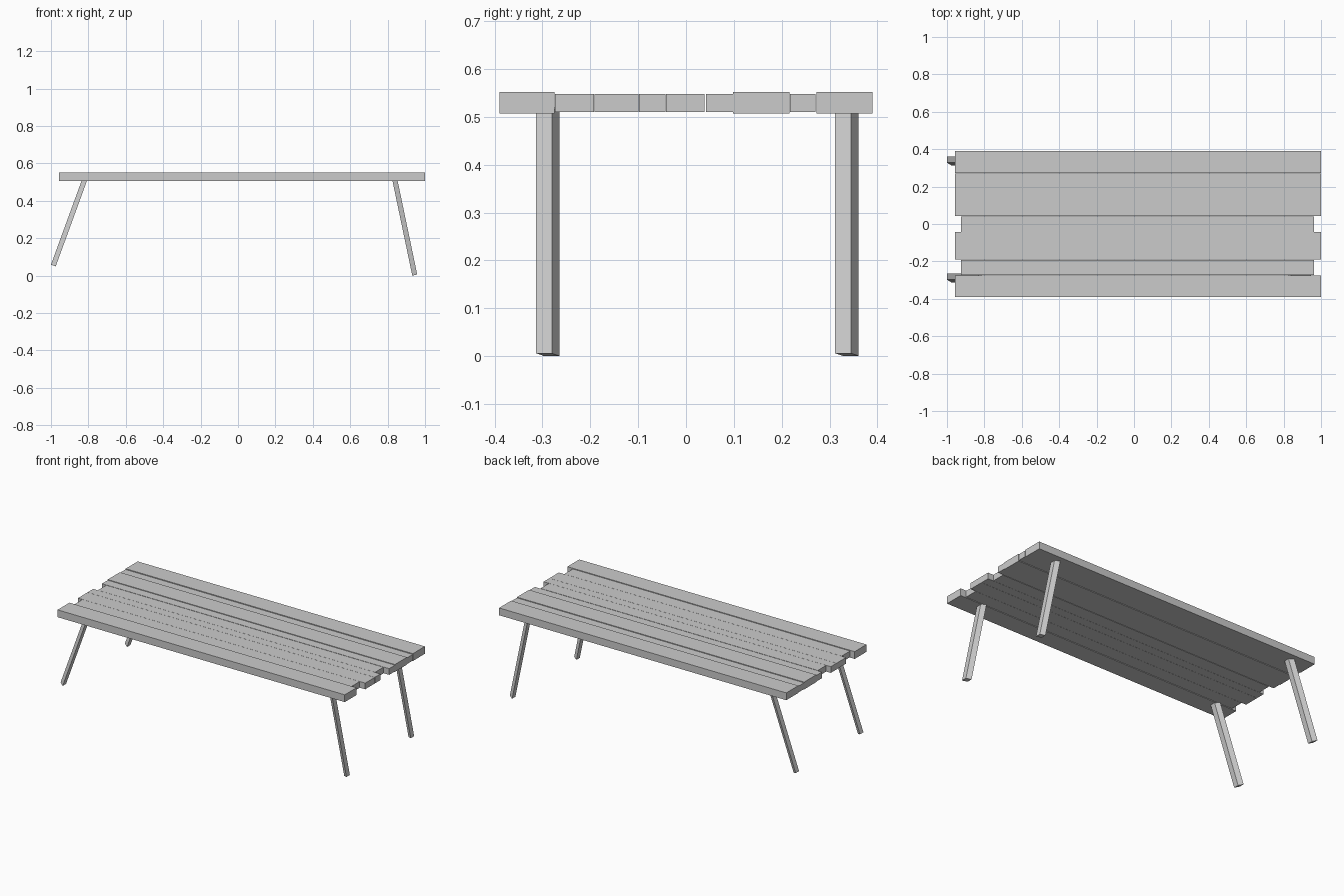
import bpy, bmesh
from mathutils import Vector

if "Cube" in bpy.data.objects:
    bpy.data.objects.remove(bpy.data.objects["Cube"])

def make_object(name, bm):
    bmesh.ops.recalc_face_normals(bm, faces=bm.faces)
    mesh = bpy.data.meshes.new(name)
    bm.to_mesh(mesh)
    bm.free()
    obj = bpy.data.objects.new(name, mesh)
    bpy.context.collection.objects.link(obj)

def plank(name, x, y, z):
    bm = bmesh.new()
    bmesh.ops.create_cube(bm, size=1)
    lo, hi = Vector((x[0], y[0], z[0])), Vector((x[1], y[1], z[1]))
    for v in bm.verts:
        v.co = (lo + hi) / 2 + v.co * (hi - lo)
    make_object(name, bm)

def leg(name, y, foot, top):
    # skewed four-sided bar with ends cut square to its axis
    a, b = Vector((foot[0], y, foot[1])), Vector((top[0], y, top[1]))
    axis = (b - a).normalized()
    across = Vector((axis.z, 0, -axis.x))
    side = Vector((0, 1, 0))
    section = [(-T, SKEW - W), (T, -SKEW - W), (T, -SKEW + W), (-T, SKEW + W)]
    bm = bmesh.new()
    rings = [[bm.verts.new(p + across * u + side * v) for u, v in section] for p in (a, b)]
    for ring in rings:
        bm.faces.new(ring)
    for i in range(4):
        j = (i + 1) % 4
        bm.faces.new((rings[0][i], rings[0][j], rings[1][j], rings[1][i]))
    make_object(name, bm)

# Table top: planks of two lengths and two thicknesses
LONG, SHORT = (-0.956, 1.0), (-0.925, 0.963)
THICK, THIN = (0.507, 0.552), (0.510, 0.548)
planks = [
    (-0.390, -0.275, LONG, THICK), (-0.274, -0.192, SHORT, THIN),
    (-0.191, -0.099, LONG, THIN), (-0.098, -0.043, LONG, THIN),
    (-0.042, 0.039, SHORT, THIN), (0.042, 0.098, LONG, THIN),
    (0.098, 0.216, LONG, THICK), (0.217, 0.271, LONG, THIN),
    (0.273, 0.390, LONG, THICK),
]
for i, (y0, y1, x, z) in enumerate(planks):
    plank(f"top_plank_{i + 1}", x, (y0, y1), z)

# Splayed legs: half thickness, half width, skew
T, W, SKEW = 0.0135, 0.0165, 0.008
for row, y in (("front", -0.289), ("back", 0.3365)):
    leg(f"{row}_left_leg", y, (-0.9873, 0.054), (-0.819, 0.515))
    leg(f"{row}_right_leg", y, (0.945, 0.003), (0.838, 0.515))
